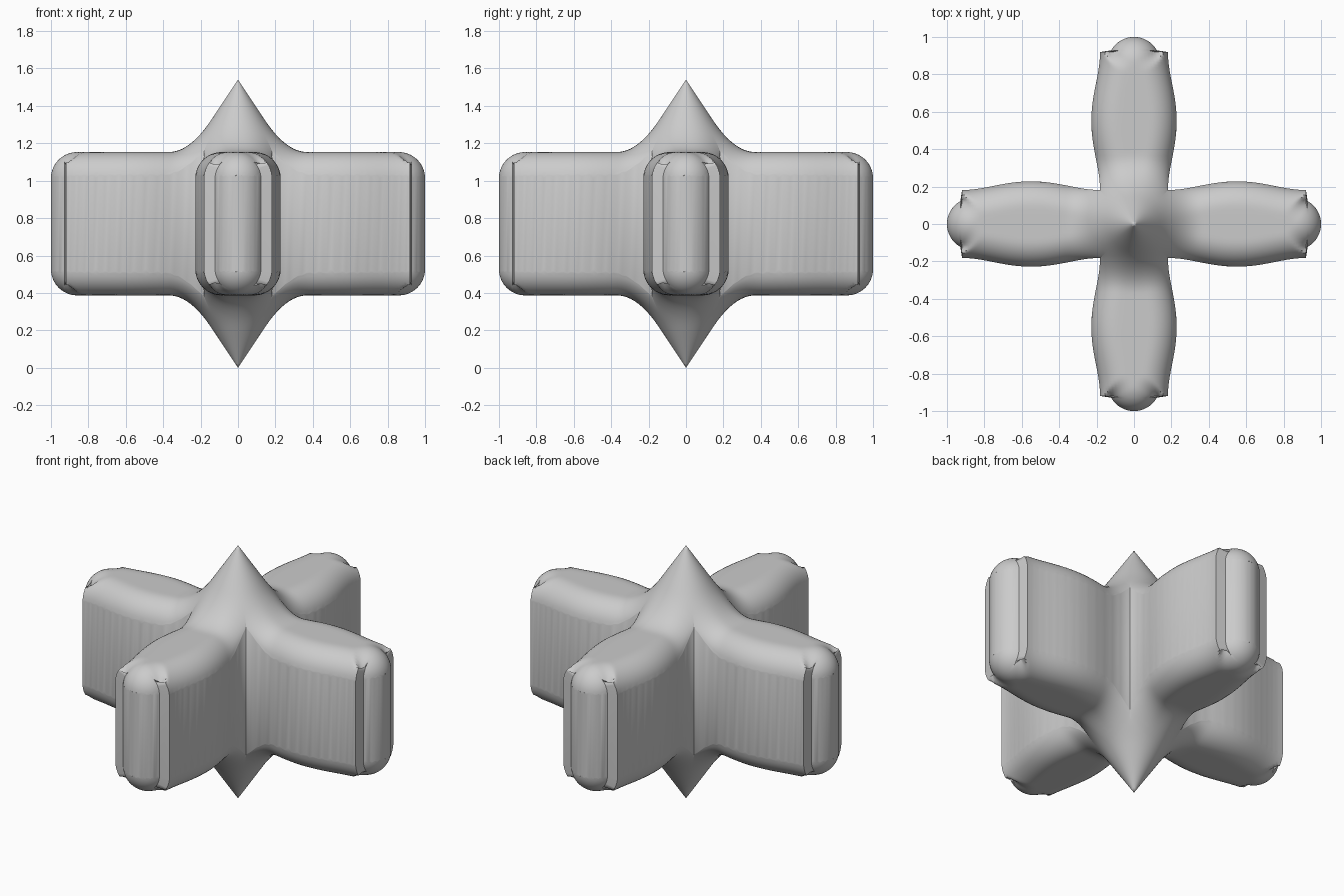
import bpy, bmesh, math

cube = bpy.data.objects.get("Cube")
if cube:
    bpy.data.objects.remove(cube, do_unlink=True)

MID, HALF, APEX, SLOPE = 0.77, 0.383, 0.77, 1.5   # heights and cone slope
RIM, TIP = 0.14, 0.14                             # rim and tip rounding
NECK = 0.183                                      # lobe half-width at the core


def smooth_max(a, b, k):
    h = max(k - abs(a - b), 0.0)
    return max(a, b) + h * h / (4 * k)


def half_width(x):
    """Plan half-width of a lobe: core wedge, bulging side, round tip."""
    if x <= NECK:
        return x
    if x > 0.927:
        return math.sqrt(max(TIP ** 2 - (x - 1 + TIP) ** 2, 0.0))
    return smooth_max(0.228 - 0.75 * (x - 0.55) ** 2, NECK - 0.001, 0.05)


def lobe_x(t):
    return NECK + (1 - NECK) * math.sin(t * math.pi / 2)


outline = [(lobe_x(i / 300), half_width(lobe_x(i / 300))) for i in range(301)]


def height(x, y):
    """Rounded slab blended into the central cone."""
    d = min(math.hypot(x - a, abs(y) - b) for a, b in outline)
    inset = RIM - min(d, RIM)
    slab = HALF - RIM + math.sqrt(max(RIM ** 2 - inset ** 2, 0.0))
    return smooth_max(slab, APEX - SLOPE * math.hypot(x, y), 0.17)


# One lobe as a grid of (x, y, half height)
COLS, ROWS = 28, 56
xs = [NECK * i / 14 for i in range(14)] + [lobe_x(i / ROWS) for i in range(ROWS + 1)]
vs = [math.sin(math.pi * (j / COLS - 0.5)) for j in range(COLS + 1)]
grid = [[(x, v * half_width(x), height(x, v * half_width(x))) for v in vs] for x in xs]

bm = bmesh.new()
for quarter in range(4):
    c, s = ((1, 0), (0, 1), (-1, 0), (0, -1))[quarter]
    top, bottom = ([[bm.verts.new((c * x - s * y, s * x + c * y, MID + side * h))
                     for x, y, h in row] for row in grid] for side in (1, -1))
    for i in range(len(xs) - 1):
        for j in range(COLS):
            bm.faces.new((top[i][j], top[i + 1][j], top[i + 1][j + 1], top[i][j + 1]))
            bm.faces.new((bottom[i][j], bottom[i][j + 1], bottom[i + 1][j + 1], bottom[i + 1][j]))
        # Upright walls, only outside the core
        if xs[i] >= NECK - 1e-6:
            for j, flip in ((0, False), (COLS, True)):
                wall = [bottom[i][j], bottom[i + 1][j], top[i + 1][j], top[i][j]]
                bm.faces.new(wall[::-1] if flip else wall)
bmesh.ops.remove_doubles(bm, verts=bm.verts, dist=0.0002)
bmesh.ops.recalc_face_normals(bm, faces=bm.faces)

mesh = bpy.data.meshes.new("four_lobed_body")
bm.to_mesh(mesh)
bm.free()
body = bpy.data.objects.new("four_lobed_body", mesh)
bpy.context.collection.objects.link(body)

# Single plain colour
grey = bpy.data.materials.new("plain_grey")
grey.use_nodes = True
colour = (0.6, 0.6, 0.6, 1)
grey.diffuse_color = colour
grey.node_tree.nodes["Principled BSDF"].inputs["Base Color"].default_value = colour
mesh.materials.append(grey)

bpy.ops.object.select_all(action="DESELECT")
body.select_set(True)
bpy.context.view_layer.objects.active = body
bpy.ops.object.shade_smooth_by_angle(angle=math.radians(40))
